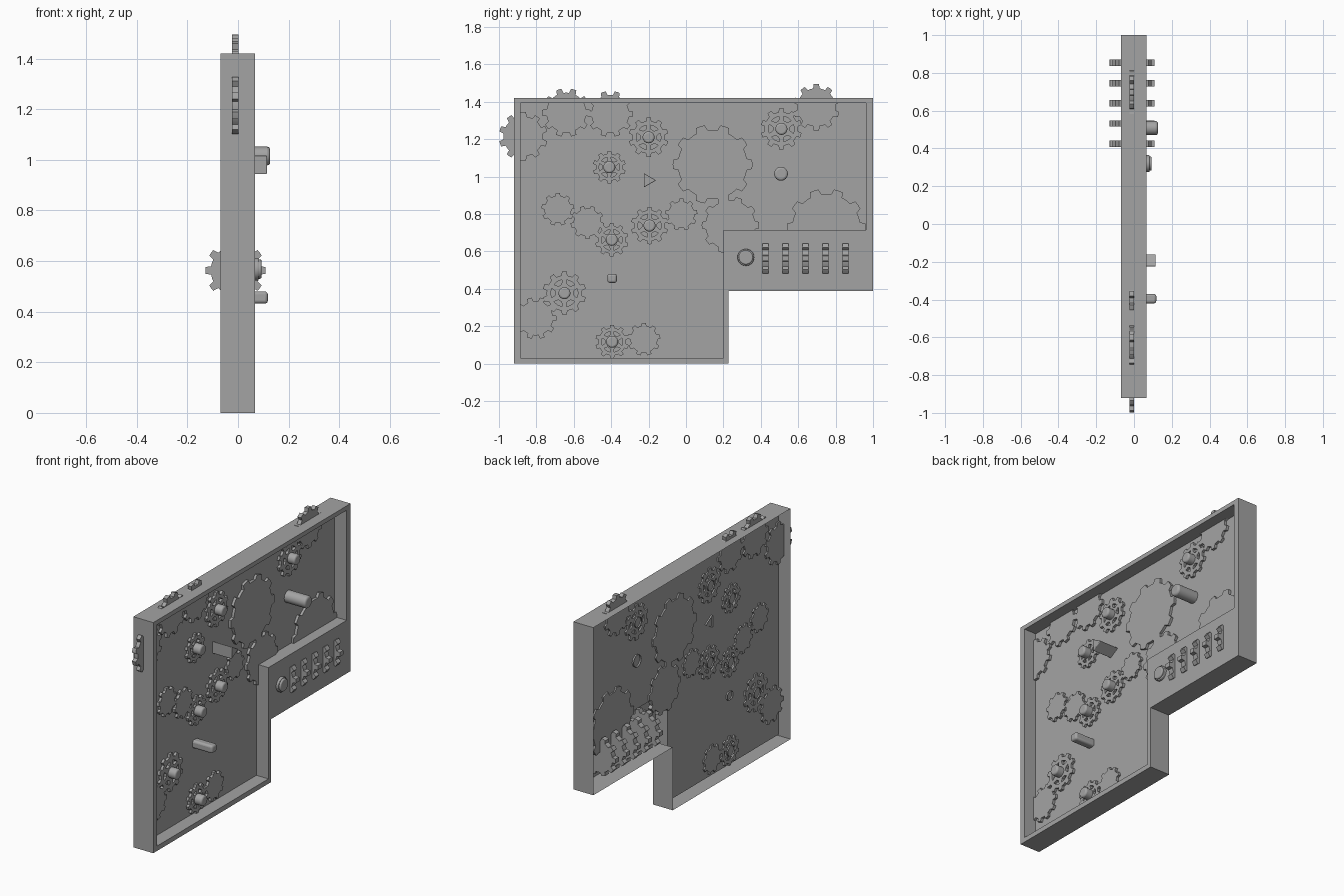
import bpy, bmesh, math
from math import pi, cos, sin

if "Cube" in bpy.data.objects:
    bpy.data.objects.remove(bpy.data.objects["Cube"])

SIDE = (pi / 2, 0, pi / 2)    # profile (u, v) -> (y, z), extruded along x
FRONT = (pi / 2, 0, 0)        # profile (u, v) -> (x, z), extruded along y

grey = bpy.data.materials.new('dark_grey')
grey.diffuse_color = (.37, .37, .37, 1)
grey.use_nodes = True
grey.node_tree.nodes["Principled BSDF"].inputs["Base Color"].default_value = grey.diffuse_color


def extrude(name, loops, depth, loc, rot=SIDE, bevel=0, open_back=False):
    """Fill closed 2D loops (later loops are holes) and extrude, centred on loc."""
    cu = bpy.data.curves.new(name, 'CURVE')
    cu.dimensions = '2D'
    cu.fill_mode = 'BOTH'
    cu.extrude = depth / 2
    for pts in loops:
        sp = cu.splines.new('POLY')
        sp.points.add(len(pts) - 1)
        for p, (u, v) in zip(sp.points, pts):
            p.co = (u, v, 0, 1)
        sp.use_cyclic_u = True
    ob = bpy.data.objects.new(name, cu)
    bpy.context.collection.objects.link(ob)
    ob.location, ob.rotation_euler = loc, rot
    bpy.ops.object.select_all(action='DESELECT')
    bpy.context.view_layer.objects.active = ob
    ob.select_set(True)
    bpy.ops.object.convert(target='MESH')
    ob = bpy.context.object
    ob.name = name
    bm = bmesh.new()
    bm.from_mesh(ob.data)
    bmesh.ops.remove_doubles(bm, verts=bm.verts, dist=1e-5)
    if len(loops) == 1:
        bmesh.ops.dissolve_limit(bm, angle_limit=0.01, verts=bm.verts, edges=bm.edges)
    bmesh.ops.recalc_face_normals(bm, faces=bm.faces)
    if open_back:
        back = [f for f in bm.faces if f.normal.z < -.9]
        bmesh.ops.delete(bm, geom=back, context='FACES_ONLY')
    bm.to_mesh(ob.data)
    bm.free()
    ob.data.materials.append(grey)
    if bevel:
        m = ob.modifiers.new('soft_edges', 'BEVEL')
        m.width, m.segments = bevel, 3
    bpy.ops.object.shade_smooth_by_angle(angle=math.radians(35))
    return ob


def slab(name, loops, x0, x1, y=0, z=0, bevel=0, open_back=False):
    return extrude(name, loops, x1 - x0, ((x0 + x1) / 2, y, z), SIDE, bevel, open_back)


def ring(r, n=24):
    return [(r * cos(2 * pi * i / n), r * sin(2 * pi * i / n)) for i in range(n)]


def rect(u0, v0, u1, v1):
    return [(u0, v0), (u1, v0), (u1, v1), (u0, v1)]


def gear_loop(r, teeth, phase=0.0):
    """Tapered teeth with short arcs between them."""
    root, pts = r * (0.87 if r > 0.15 else 0.82), []
    for i in range(teeth):
        a = phase + 2 * pi * i / teeth
        for rr, f in ((root, -.27), (r, -.18), (r, 0), (r, .18), (root, .27), (root, .42), (root, .58)):
            t = a + f * 2 * pi / teeth
            pts.append((rr * cos(t), rr * sin(t)))
    return pts


def spoke_holes(r, n=6):
    """Sector shaped windows between the spokes."""
    out = []
    for i in range(n):
        a = 2 * pi * i / n
        arc = [a + (k / 4 - .5) * 0.72 for k in range(5)]
        out.append([(r * .62 * cos(t), r * .62 * sin(t)) for t in arc] +
                   [(r * .42 * cos(t), r * .42 * sin(t)) for t in (a + .2, a - .2)])
    return out


# Case: thin moulded shell, open at the back (outer wall, rim, inner wall, sunken plate)
outer = [(-.92, 0), (.227, 0), (.227, .388), (1, .388), (1, 1.42), (-.92, 1.42)]
inner = [(-.885, .03), (.2, .03), (.2, .715), (.962, .715), (.962, 1.393), (-.885, 1.393)]
bm = bmesh.new()
rows = [[bm.verts.new((x, y, z)) for y, z in loop]
        for loop, x in ((outer, -.069), (outer, .067), (inner, .067), (inner, -.015))]
for a, b in zip(rows, rows[1:]):
    for i in range(6):
        j = (i + 1) % 6
        bm.faces.new((a[i], a[j], b[j], b[i]))
bm.faces.new(rows[-1])
me = bpy.data.meshes.new('case_shell')
bm.to_mesh(me)
bm.free()
me.materials.append(grey)
bpy.context.collection.objects.link(bpy.data.objects.new('case_shell', me))

# Plain gears: y, z, radius, teeth, phase in tooth steps
for i, (y, z, r, n, ph) in enumerate([
        (-.64, 1.342, .13, 10, .5), (-.405, 1.335, .123, 10, .5), (-.87, 1.215, .13, 10, 0),
        (.697, 1.37, .125, 10, 0), (.142, 1.065, .213, 10, .5), (-.025, .797, .086, 9, 0),
        (.237, .74, .153, 10, .5), (.75, .725, .21, 10, .5), (-.685, .825, .088, 9, 0),
        (-.527, .755, .09, 9, .5), (-.225, .13, .088, 9, 0), (-.803, .243, .112, 10, .5)]):
    slab(f'plain_gear_{i + 1}', [gear_loop(r, n, pi / 2 + ph * 2 * pi / n)], -.024, .001, y, z)

# Spoked gears with round hub caps
for i, (y, z, r) in enumerate([
        (-.2, 1.21, .106), (-.41, 1.05, .088), (.51, 1.255, .11), (-.195, .738, .1),
        (-.397, .662, .09), (-.65, .377, .116), (-.395, .117, .09)]):
    slab(f'spoked_gear_{i + 1}', [gear_loop(r, 10, pi / 2)] + spoke_holes(r), -.024, .001, y, z)
    slab(f'hub_cap_{i + 1}', [ring(.032)], -.032, .05, y, z, .01, True)

# Shaped pegs: round, triangular and square, hollow from behind
slab('round_peg', [ring(.037)], -.025, .127, .508, 1.015, .012, True)
slab('triangle_peg', [[(-.028, -.038), (.037, 0), (-.028, .038)]], -.025, .115, -.197, .98, .004, True)
slab('square_peg', [rect(-.025, -.024, .025, .024)], -.025, .118, -.395, .456, .012, True)

# Control panel: knob and five thumb wheels running through the case
slab('knob_base', [ring(.045, 32)], .06, .082, .32, .568, .004)
slab('knob', [ring(.038, 32)], .07, .093, .32, .568, .006)
for i in range(5):
    extrude(f'thumb_wheel_{i + 1}', [gear_loop(.119, 10)], .034,
            (-.01, .425 + i * .107, .563), FRONT)
